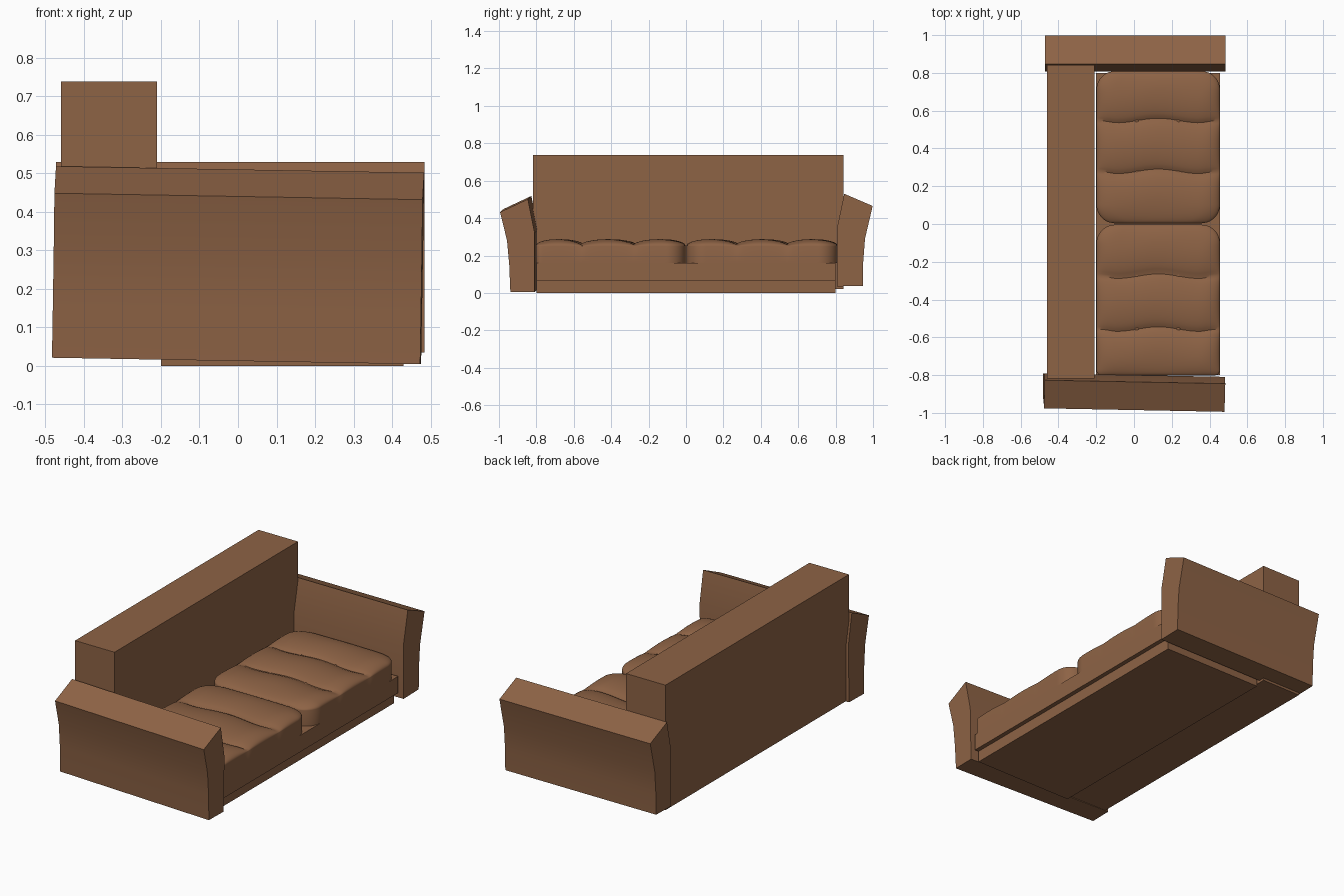
import bpy, bmesh, math
from mathutils import Matrix

if "Cube" in bpy.data.objects:
    bpy.data.objects.remove(bpy.data.objects["Cube"])

leather = bpy.data.materials.new("brown_leather")
leather.diffuse_color = (0.27, 0.125, 0.06, 1)
leather.use_nodes = True
leather.node_tree.nodes["Principled BSDF"].inputs["Base Color"].default_value = leather.diffuse_color


def finish(bm, name, smooth=None):
    bmesh.ops.recalc_face_normals(bm, faces=bm.faces[:])
    mesh = bpy.data.meshes.new(name)
    bm.to_mesh(mesh)
    bm.free()
    mesh.materials.append(leather)
    obj = bpy.data.objects.new(name, mesh)
    bpy.context.collection.objects.link(obj)
    if smooth:
        bpy.ops.object.select_all(action='DESELECT')
        obj.select_set(True)
        bpy.context.view_layer.objects.active = obj
        bpy.ops.object.shade_smooth_by_angle(angle=math.radians(smooth))
    return obj


def box(name, x, y, z):
    bm = bmesh.new()
    size = [b - a for a, b in (x, y, z)]
    mid = [(a + b) / 2 for a, b in (x, y, z)]
    bmesh.ops.create_cube(bm, size=1, matrix=Matrix.Translation(mid) @ Matrix.Diagonal((*size, 1)))
    return finish(bm, name)


def arm(name, profile, x0, x1, tilt=0, yaw=0):
    """Extrude a (y, z) profile along x, then lean it slightly."""
    bm = bmesh.new()
    face = bm.faces.new([bm.verts.new((x0, y, z)) for y, z in profile])
    ext = bmesh.ops.extrude_face_region(bm, geom=[face], use_keep_orig=True)
    verts = [v for v in ext["geom"] if isinstance(v, bmesh.types.BMVert)]
    bmesh.ops.translate(bm, verts=verts, vec=(x1 - x0, 0, 0))
    cy = sum(p[0] for p in profile) / len(profile)
    pivot = Matrix.Translation((0, cy, 0.26))
    turn = Matrix.Rotation(math.radians(yaw), 4, 'Z') @ Matrix.Rotation(math.radians(tilt), 4, 'Y')
    bmesh.ops.transform(bm, verts=bm.verts[:], matrix=pivot @ turn @ pivot.inverted())
    return finish(bm, name, 30)


def cushion(name, y0, y1, valleys, r0, r1):
    """Rounded slab with three puffed rolls across the top."""
    xc, hx, base = 0.128, 0.327, 0.25
    nx, ny = 32, 72
    cuts = [y0] + valleys + [y1]
    bm = bmesh.new()
    rows = []
    for j in range(ny + 1):
        t = j / ny
        t = 0.5 * t + 0.5 * (0.5 - 0.5 * math.cos(math.pi * t))   # denser near the ends
        y = y0 + (y1 - y0) * t
        inset = 0
        for d, r in ((y - y0, r0), (y1 - y, r1)):
            if d < r:
                inset = r - math.sqrt(max(0, r * r - (r - d) ** 2))
        w = hx - inset
        k = max(i for i in range(3) if y >= cuts[i] - 1e-6)
        s = (y - cuts[k]) / (cuts[k + 1] - cuts[k])
        roll = max(0, math.sin(math.pi * min(1, max(0, s)))) ** 0.5
        inner = min(1, min(y - y0, y1 - y) / 0.10)
        row = []
        for i in range(nx + 1):
            u = math.sin(math.pi * (i / nx - 0.5))
            x = xc + u * w
            side = min(1, w * (1 - abs(u)) / 0.10)
            edge = math.sqrt(max(0, 1 - (1 - side) ** 2))
            wave = 0.012 * math.cos(math.pi * u * 1.5) * inner    # wavy seams
            row.append(bm.verts.new((x, y + wave * side, base + 0.033 * edge * roll + 0.004 * edge)))
        rows.append(row)
    for a, b in zip(rows, rows[1:]):
        for i in range(nx):
            bm.faces.new((a[i], a[i + 1], b[i + 1], b[i]))
    # straight side wall down to the frame
    edges = [e for e in bm.edges if e.is_boundary]
    ext = bmesh.ops.extrude_edge_only(bm, edges=edges)["geom"]
    for v in ext:
        if isinstance(v, bmesh.types.BMVert):
            v.co.z = 0.16
    bmesh.ops.holes_fill(bm, edges=[e for e in bm.edges if e.is_boundary], sides=0)
    return finish(bm, name, 40)


def button(name, x, y):
    bm = bmesh.new()
    place = Matrix.Translation((x, y, 0.256)) @ Matrix.Diagonal((1, 1, 0.6, 1))
    bmesh.ops.create_uvsphere(bm, u_segments=10, v_segments=6, radius=0.013, matrix=place)
    return finish(bm, name, 60)


# Frame and backrest
box("plinth", (-0.20, 0.43), (-0.80, 0.80), (0.0, 0.065))
box("seat_rail", (-0.20, 0.455), (-0.80, 0.80), (0.065, 0.16))
box("backrest", (-0.46, -0.21), (-0.818, 0.843), (0.022, 0.738))

# Arms, flaring outward with a sloped top; one sits slightly askew
arm("near_arm", [(-0.80, 0.013), (-0.93, 0.013), (-0.936, 0.16), (-0.948, 0.29), (-0.985, 0.44),
                 (-0.836, 0.51), (-0.80, 0.33)], -0.478, 0.478, tilt=1.0, yaw=-1.1)
arm("far_arm", [(0.808, 0.035), (0.945, 0.038), (0.947, 0.16), (0.957, 0.29), (0.998, 0.465),
                (0.846, 0.53), (0.808, 0.35)], -0.472, 0.484)

# Seat cushions and their buttons
cushion_data = {"far_cushion": (0.003, 0.81, [0.275, 0.545], 0.10, 0.10),
                "near_cushion": (-0.803, -0.003, [-0.555, -0.272], 0.03, 0.10)}
for label, (a, b, seams, ra, rb) in cushion_data.items():
    cushion(label, a, b, seams, ra, rb)
    for n, sy in enumerate(seams):
        for m, bx in enumerate((0.015, 0.235)):
            button(f"{label}_button_{n}{m}", bx, sy)
